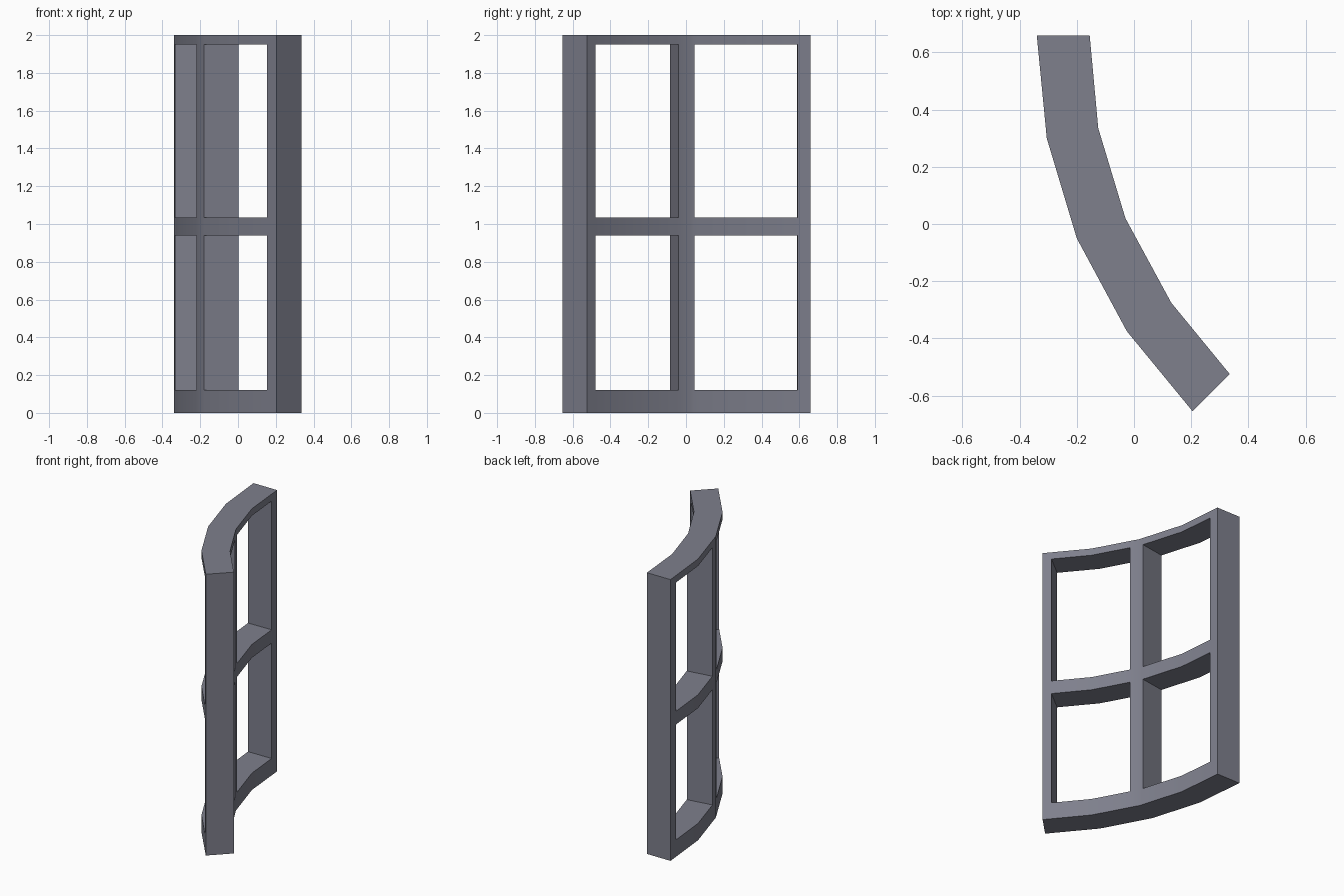
import bpy
import bmesh
import math
from mathutils import Vector

cube = bpy.data.objects.get("Cube")
if cube:
    bpy.data.objects.remove(cube, do_unlink=True)

# One slate grey paint
paint = bpy.data.materials.new("slate_grey")
paint.use_nodes = True
COLOUR = (0.21, 0.215, 0.265, 1)
paint.diffuse_color = COLOUR
shader = paint.node_tree.nodes["Principled BSDF"]
shader.inputs["Base Color"].default_value = COLOUR
shader.inputs["Roughness"].default_value = 0.6

# Plan of the bowed frame: convex outside edge and concave inside edge
OUTSIDE = [Vector(p) for p in ((-0.34, 0.66), (-0.305, 0.30), (-0.20, -0.05), (-0.025, -0.375), (0.205, -0.655))]
INSIDE = [Vector(p) for p in ((-0.155, 0.66), (-0.125, 0.335), (-0.03, 0.02), (0.13, -0.275), (0.335, -0.525))]

# Cut lines along the plan, as (outside, inside) distances counted in segments
BACK_END, BACK_JAMB = (0, 0), (0.2, 0.215)
MID_BACK, MID_FRONT = (1.81, 1.92), (2.11, 2.2)
FRONT_JAMB, FRONT_END = (3.78, 3.82), (4, 4)


def along(path, t):
    i = min(int(t), len(path) - 2)
    return path[i].lerp(path[i + 1], t - i)


def bowed_bar(name, start, end, z0, z1, capped):
    """Box section following the plan between two cut lines."""
    bends = [(k, k) for k in range(1, 4) if start[0] < k < end[0]]
    bm = bmesh.new()
    rings = []
    for a, b in [start] + bends + [end]:
        p, q = along(OUTSIDE, a), along(INSIDE, b)
        rings.append([bm.verts.new((v.x, v.y, z)) for v, z in ((p, z0), (q, z0), (q, z1), (p, z1))])
    for r, s in zip(rings, rings[1:]):
        for i in range(4):
            j = (i + 1) % 4
            bm.faces.new((r[i], r[j], s[j], s[i]))
    caps = [bm.faces.new(rings[0]), bm.faces.new(rings[-1])]
    bmesh.ops.recalc_face_normals(bm, faces=bm.faces)
    if not capped:
        bmesh.ops.delete(bm, geom=caps, context='FACES_ONLY')
    mesh = bpy.data.meshes.new(name)
    bm.to_mesh(mesh)
    bm.free()
    mesh.materials.append(paint)
    obj = bpy.data.objects.new(name, mesh)
    bpy.context.collection.objects.link(obj)
    bpy.ops.object.select_all(action='DESELECT')
    obj.select_set(True)
    bpy.context.view_layer.objects.active = obj
    bpy.ops.object.shade_smooth_by_angle(angle=math.radians(30))


# Full-height uprights
for name, start, end in (("back_post", BACK_END, BACK_JAMB),
                         ("centre_mullion", MID_BACK, MID_FRONT),
                         ("front_post", FRONT_JAMB, FRONT_END)):
    bowed_bar(name, start, end, 0, 2, True)

# Rails butted between the uprights in both bays
for name, z0, z1 in (("sill", 0, 0.12), ("crossbar", 0.94, 1.035), ("head_rail", 1.95, 2)):
    bowed_bar("back_" + name, BACK_JAMB, MID_BACK, z0, z1, False)
    bowed_bar("front_" + name, MID_FRONT, FRONT_JAMB, z0, z1, False)
